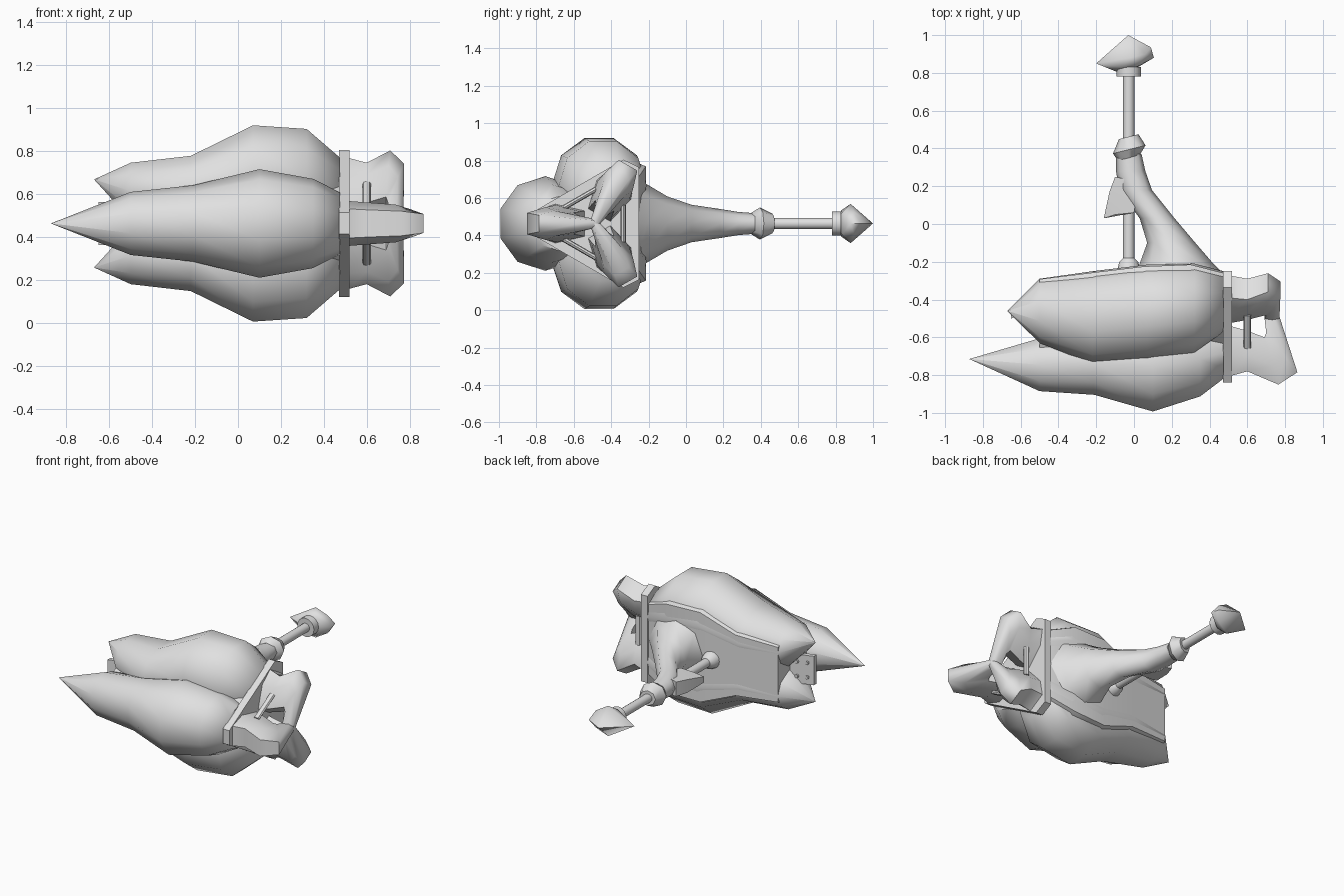
import bpy, bmesh, math
from mathutils import Vector

if "Cube" in bpy.data.objects:
    bpy.data.objects.remove(bpy.data.objects["Cube"])

ZC = 0.463  # height of the mirror plane

grey = bpy.data.materials.new("plain grey")
grey.diffuse_color = (0.75, 0.75, 0.75, 1)
grey.use_nodes = True
grey.node_tree.nodes["Principled BSDF"].inputs["Base Color"].default_value = grey.diffuse_color


def finish(bm, name, angle=40):
    bmesh.ops.remove_doubles(bm, verts=bm.verts, dist=0.0005)
    bmesh.ops.recalc_face_normals(bm, faces=bm.faces)
    me = bpy.data.meshes.new(name)
    bm.to_mesh(me)
    bm.free()
    me.materials.append(grey)
    me.shade_smooth()
    me.set_sharp_from_angle(angle=math.radians(angle))
    ob = bpy.data.objects.new(name, me)
    bpy.context.collection.objects.link(ob)
    return ob


def loft(name, sections, angle=40):
    """Skin a list of equal-length point loops and cap both ends."""
    bm = bmesh.new()
    rings = [[bm.verts.new(p) for p in s] for s in sections]
    n = len(rings[0])
    for a, b in zip(rings, rings[1:]):
        for i in range(n):
            j = (i + 1) % n
            bm.faces.new((a[i], a[j], b[j], b[i]))
    bm.faces.new(rings[0])
    bm.faces.new(rings[-1])
    return finish(bm, name, angle)


def hull(name, points, angle=30):
    bm = bmesh.new()
    for p in points:
        bm.verts.new(p)
    bmesh.ops.convex_hull(bm, input=bm.verts)
    return finish(bm, name, angle)


def turned(name, x, profile, sides=16, angle=40):
    """Round part along y from (y, radius) pairs."""
    return loft(name, [[(x + r * math.cos(2 * math.pi * i / sides), y,
                         ZC + r * math.sin(2 * math.pi * i / sides))
                        for i in range(sides)] for y, r in profile], angle)


def pod(name, stations, spin):
    """Pointed pod along x from (x, y, z, y radius, z radius) stations."""
    n = 10
    secs = []
    for x, y, z, ry, rz in stations:
        secs.append([(x, y + ry * math.cos(spin + 2 * math.pi * i / n),
                      z + rz * math.sin(spin + 2 * math.pi * i / n)) for i in range(n)])
    return loft(name, secs, 60)


# Three pods
pod("front_pod", [(x, y, ZC, r, r) for x, y, r in (
    (-.87, -.715, .001), (-.5, -.745, .147), (-.21, -.735, .178),
    (.1, -.752, .253), (.35, -.715, .208), (.475, -.68, .145))], math.pi / 2)
for side, label in ((1, "upper"), (-1, "lower")):
    pod(label + "_pod", [(x, y, ZC + side * dz, ry, rz) for x, y, dz, ry, rz in (
        (-.67, -.46, .205, .001, .001), (-.5, -.46, .15, .17, .14), (-.22, -.495, .147, .245, .177),
        (.07, -.465, .215, .25, .255), (.32, -.445, .203, .235, .25), (.475, -.41, .155, .16, .16))],
        side * math.pi / 2 + math.pi / 10)

# Core filling the space between the pods, flat at the back
loft("core_body", [[(x, yb, ZC - h), (x, yb, ZC + h), (x, yb - .12, ZC + h + .05), (x, yf, ZC + .1),
                    (x, yf, ZC - .1), (x, yb - .12, ZC - h - .05)]
                   for x, yb, yf, h in ((-.5, -.292, -.68, .19), (-.2, -.255, -.72, .21), (.05, -.225, -.74, .31),
                                        (.3, -.215, -.74, .305), (.475, -.26, -.68, .24))], 60)

# Riveted panel on the tail
hull("tail_panel", [(x, y + t, ZC + z) for x, y in ((-.65, -.47), (-.49, -.42)) for t in (0, -.03)
                    for z in (-.1, .1)])
for x, y in ((-.61, -.455), (-.545, -.435)):
    for z in (-.05, .05):
        hull("panel_rivet", [(x + .012 * math.cos(a * math.pi / 4), y + t, ZC + z + .012 * math.sin(a * math.pi / 4))
                             for t in (-.01, .008) for a in range(8)])

# Chamfered triangular plate
outline = [(-.838, -.05), (-.838, .05), (-.335, .342), (-.25, .3), (-.25, -.3), (-.335, -.342)]
loft("end_plate", [[(x, y, ZC + z) for y, z in outline] for x in (.47, .52)], 20)

# Three bent claws meeting at a hub, with a cross rod between each pair
HUB = -.49
for k, label in enumerate(("front", "upper", "lower")):
    a = math.pi - k * 2 * math.pi / 3
    out = Vector((0, math.cos(a), math.sin(a)))
    tan = Vector((0, -math.sin(a), math.cos(a)))
    ext = .09 if k == 0 else 0

    def at(x, r, w):
        return Vector((x, HUB, ZC)) + out * r + tan * w

    secs = []
    for xi, ri, xo, ro, w, e in ((.51, .05, .51, .315, .105, 0), (.6, .075, .6, .29, .098, 0),
                                 (.69, .11, .71, .36, .088, .6), (.70, .085, .775, .295, .068, 1),
                                 (.69, .0, .77, .0, .025, 0)):
        xo += ext * e
        c = w * .65  # bevelled outer edge
        m, rm = xi * .4 + xo * .6, ri * .4 + ro * .6
        secs.append([at(xi, ri, -c), at(xi, ri, c), at(m, rm, w), at(xo, ro, c), at(xo, ro, -c), at(m, rm, -w)])
    loft(label + "_claw", secs, 65)
    # rod opposite this claw
    hull("cross_rod", [at(.6 + .02 * math.cos(b * math.pi / 4), -.155 + .014 * math.sin(b * math.pi / 4), w)
                       for b in range(8) for w in (-.1, .1)])

# Sweeping strut from the body to the rod collar
secs = []
for y, x0, x1, h in ((-.26, .02, .47, .25), (-.21, .03, .42, .21), (-.1, .07, .325, .145), (.03, .03, .215, .1),
                     (.18, -.08, .095, .078), (.28, -.095, .06, .062), (.37, -.095, .04, .055)):
    c, s = (x0 + x1) / 2, (x1 - x0) / 2
    secs.append([(c + s * math.cos(t * math.pi / 4), y, ZC + h * math.sin(t * math.pi / 4)) for t in range(8)])
loft("strut", secs, 60)

# Short hook beside the rod
hull("strut_hook", [(x, y, ZC + s * h) for s in (-1, 1) for x, y, h in (
    (-.16, .03, .02), (-.10, .05, .04), (0, .06, .05), (-.13, .17, .045), (-.1, .25, .05), (.03, .22, .06))])

# Rod, foot and collars
RX = -.028
turned("rod", RX, [(-.24, .03), (.82, .03)])
turned("rod_foot", RX, [(-.24, .06), (-.2, .05), (-.18, .03)])
loft("middle_collar", [[(RX + off + r * math.cos(i * math.pi / 4), y + .25 * r * math.cos(i * math.pi / 4),
                         ZC + r * math.sin(i * math.pi / 4)) for i in range(8)]
                       for y, off, r in ((.35, 0, .058), (.395, .003, .086), (.462, 0, .052))], 50)
turned("end_collar", RX, [(.78, .064), (.83, .064)])

# Faceted pointed tip
hull("rod_tip", [(-.2, .85, ZC), (-.03, 1, ZC), (.09, .935, ZC), (.105, .88, ZC), (-.09, .805, ZC), (.02, .83, ZC)] +
     [(x, y, ZC + s * h) for s in (-1, 1) for x, y, h in (
         (-.02, .88, .105), (.06, .9, .06), (-.06, .83, .07), (.02, .835, .06))], 50)
